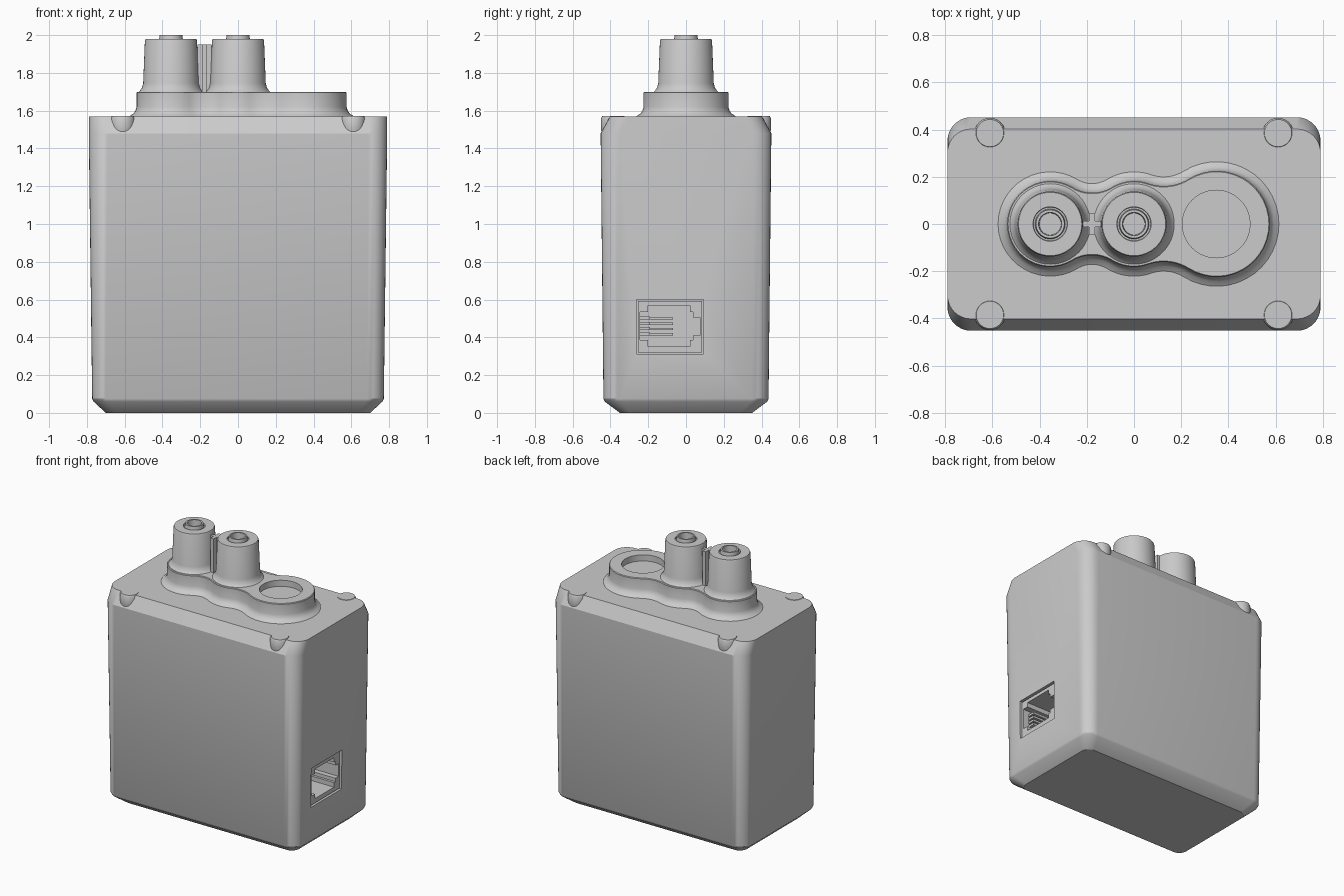
import bpy, bmesh
from math import sin, cos, pi, sqrt, atan2, radians
from mathutils import Matrix

if "Cube" in bpy.data.objects:
    bpy.data.objects.remove(bpy.data.objects["Cube"])

grey = bpy.data.materials.new("light_grey")
grey.use_nodes = True
grey.diffuse_color = (0.6, 0.6, 0.6, 1)
grey.node_tree.nodes["Principled BSDF"].inputs["Base Color"].default_value = (0.6, 0.6, 0.6, 1)


def make(name, bm):
    bmesh.ops.recalc_face_normals(bm, faces=bm.faces)
    me = bpy.data.meshes.new(name)
    bm.to_mesh(me)
    bm.free()
    me.materials.append(grey)
    ob = bpy.data.objects.new(name, me)
    bpy.context.collection.objects.link(ob)
    return ob


def loft(name, rings):
    """Skin equal-length closed rings and cap both ends."""
    bm = bmesh.new()
    loops = [[bm.verts.new(p) for p in r] for r in rings]
    n = len(loops[0])
    for a, b in zip(loops, loops[1:]):
        for i in range(n):
            j = (i + 1) % n
            bm.faces.new((a[i], a[j], b[j], b[i]))
    bm.faces.new(loops[0])
    bm.faces.new(loops[-1])
    return make(name, bm)


def box(name, lo, hi):
    bm = bmesh.new()
    mid = [(a + b) / 2 for a, b in zip(lo, hi)]
    size = [b - a for a, b in zip(lo, hi)]
    bmesh.ops.create_cube(bm, size=1, matrix=Matrix.Translation(mid) @ Matrix.Diagonal((*size, 1)))
    return make(name, bm)


def lathe(name, x, y, profile, n=48):
    return loft(name, [[(x + r * cos(2 * pi * i / n), y + r * sin(2 * pi * i / n), z)
                        for i in range(n)] for r, z in profile])


def cut(ob, cutter):
    mod = ob.modifiers.new("cut", "BOOLEAN")
    mod.operation, mod.solver, mod.object = "DIFFERENCE", "EXACT", cutter
    bpy.context.view_layer.update()
    me = bpy.data.meshes.new_from_object(ob.evaluated_get(bpy.context.evaluated_depsgraph_get()))
    ob.modifiers.clear()
    ob.data = me
    bpy.data.objects.remove(cutter)


def smooth(ob):
    bpy.ops.object.select_all(action="DESELECT")
    ob.select_set(True)
    bpy.context.view_layer.objects.active = ob
    bpy.ops.object.shade_smooth_by_angle(angle=radians(29))


def rounded_rect(hx, hy, r, z, seg=8):
    pts = []
    for k, (sx, sy) in enumerate(((1, 1), (-1, 1), (-1, -1), (1, -1))):
        for i in range(seg + 1):
            a = (k + i / seg) * pi / 2
            pts.append((sx * (hx - r) + r * cos(a), sy * (hy - r) + r * sin(a), z))
    return pts


# Tapered case with chamfered base and chamfered long top edges
case = loft("case", [rounded_rect(*s) for s in (
    (0.70, 0.35, 0.06, 0), (0.765, 0.43, 0.09, 0.06), (0.772, 0.437, 0.09, 0.075),
    (0.79, 0.452, 0.10, 1.48), (0.79, 0.402, 0.10, 1.57))])
cut(case, box("socket_cutter", (0.46, -0.262, 0.313), (0.9, 0.093, 0.60)))
smooth(case)

# Rounded lugs at the ends of the long top chamfers
for sx in (-1, 1):
    for sy in (-1, 1):
        lug = lathe("corner_lug", sx * 0.61, sy * 0.385,
                    [(0.05, 1.44), (0.065, 1.50), (0.065, 1.56), (0.058, 1.573)], 24)
        smooth(lug)

# Plinth outline: three circles joined by concave fillets
DISCS = ((-0.355, 0.182), (0.0, 0.182), (0.35, 0.225))
FILLETS = (0.16, 0.20)


def plinth_ring(off, z, seg=14):
    arcs, start = [], pi
    for i, (c, r) in enumerate(DISCS):
        end, neck = 0, None
        if i < 2:
            c2, r2 = DISCS[i + 1]
            f, d = FILLETS[i], c2 - c
            x = (d * d + (r + f) ** 2 - (r2 + f) ** 2) / (2 * d)
            y = sqrt((r + f) ** 2 - x * x)
            end = atan2(y, x)
            neck = (c + x, y, f - off, atan2(-y, -x), atan2(-y, d - x))
        arcs.append((c, 0, r + off, start, end))
        if neck:
            arcs.append(neck)
            start = atan2(y, x - d)
    top = []
    for k, (cx, cy, r, a, b) in enumerate(arcs):
        for i in range(0 if k == 0 else 1, seg + 1):
            t = a + (b - a) * i / seg
            top.append((cx + r * cos(t), cy + r * sin(t), z))
    return top + [(x, -y, z) for x, y, z in reversed(top[1:-1])]


plinth = loft("terminal_plinth", [plinth_ring(o, z) for o, z in (
    (0.045, 1.565), (0.035, 1.573), (0.018, 1.583), (0.006, 1.60), (0, 1.62),
    (0, 1.695), (-0.004, 1.70))])
cut(plinth, lathe("recess_cutter", 0.348, 0, [(0.143, 1.655), (0.143, 1.8)], 64))
smooth(plinth)

# Terminal posts with flared feet and hollow tips
for x in (-0.355, 0.0):
    post = lathe("terminal_post", x, 0, [
        (0.176, 1.695), (0.165, 1.705), (0.154, 1.72), (0.147, 1.745), (0.138, 1.97),
        (0.134, 1.98), (0.073, 1.98), (0.071, 1.97), (0.064, 1.97), (0.060, 2.0),
        (0.049, 2.0), (0.046, 1.93), (0.01, 1.93)])
    smooth(post)

# Cross-shaped rib between the posts
box("rib_long", (-0.215, -0.012, 1.69), (-0.14, 0.012, 1.95))
box("rib_cross", (-0.19, -0.045, 1.69), (-0.166, 0.045, 1.95))

# Side socket: housing with a stepped opening and contacts
socket = box("socket_housing", (0.465, -0.255, 0.32), (0.765, 0.086, 0.593))
for y0, y1, z0, z1 in ((-0.20, 0.02, 0.352, 0.568), (0.019, 0.038, 0.385, 0.535),
                       (0.037, 0.075, 0.41, 0.505), (-0.243, -0.199, 0.385, 0.535)):
    cut(socket, box("opening_cutter", (0.50, y0, z0), (0.9, y1, z1)))
for i in range(4):
    z = 0.41 + 0.028 * i
    box("contact", (0.50, -0.243, z), (0.72, -0.19, z + 0.016))
    box("contact_spring", (0.50, -0.19, z), (0.60, -0.07, z + 0.012))
